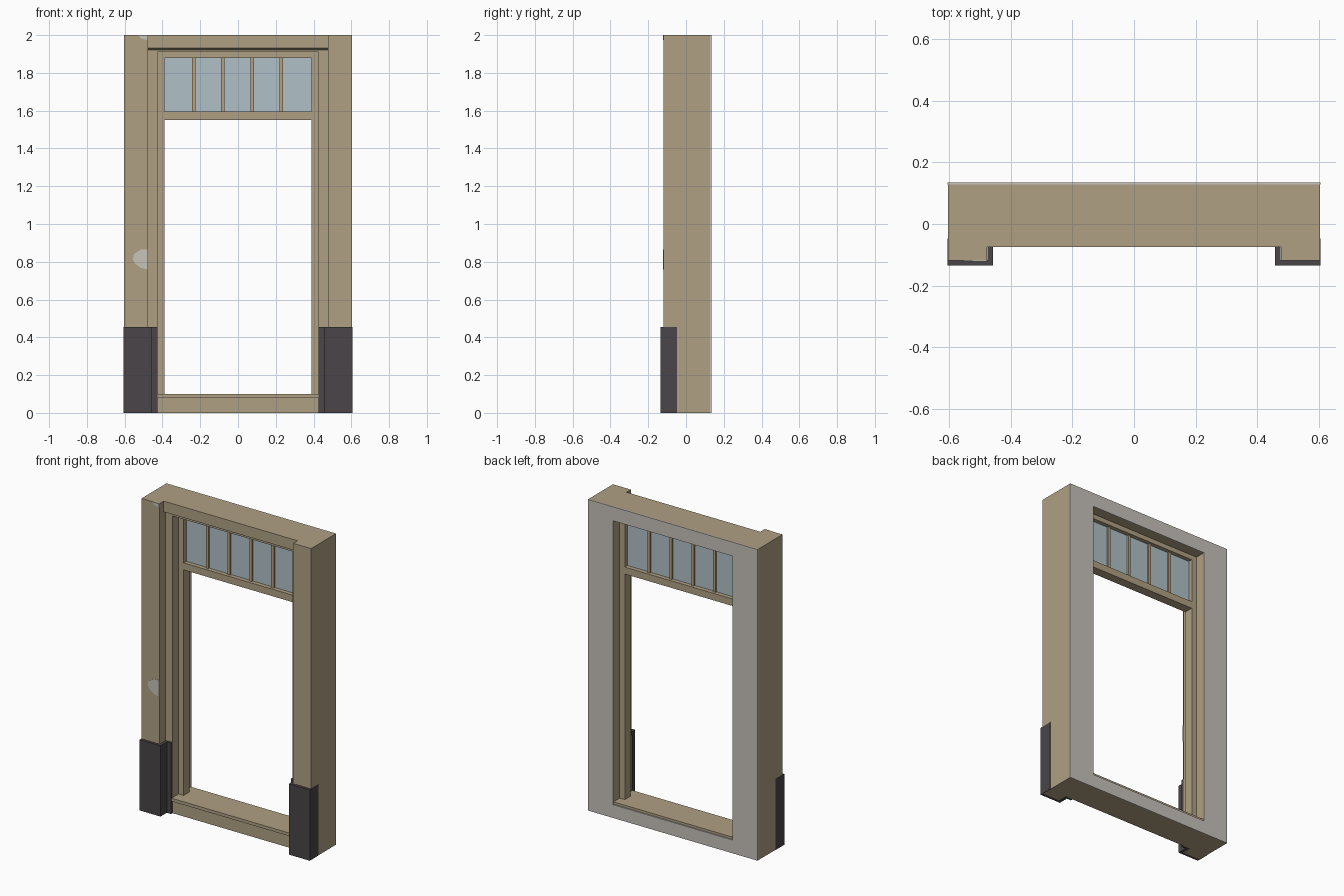
import bpy, bmesh

if "Cube" in bpy.data.objects:
    bpy.data.objects.remove(bpy.data.objects["Cube"])


def material(name, rgb):
    m = bpy.data.materials.new(name)
    m.diffuse_color = (*rgb, 1)
    m.use_nodes = True
    m.node_tree.nodes["Principled BSDF"].inputs["Base Color"].default_value = m.diffuse_color
    return m


STONE = material("beige stone", (0.429, 0.352, 0.227))
DARK = material("dark plinth", (0.069, 0.060, 0.065))
PLASTER = material("light grey plaster", (0.57, 0.54, 0.50))
GLASS = material("pale blue glass", (0.434, 0.533, 0.578))
WOOD = material("tan wood", (0.50, 0.352, 0.20))


def prism(name, pts, lo, hi, axis, mat):
    """Extrude a 2D outline from lo to hi along axis (other two axes in xyz order)."""
    def place(p, h):
        c = list(p)
        c.insert("xyz".index(axis), h)
        return c
    bm = bmesh.new()
    a = [bm.verts.new(place(p, lo)) for p in pts]
    b = [bm.verts.new(place(p, hi)) for p in pts]
    bm.faces.new(a)
    bm.faces.new(b[::-1])
    n = len(pts)
    for i in range(n):
        bm.faces.new((a[i], b[i], b[(i + 1) % n], a[(i + 1) % n]))
    bmesh.ops.recalc_face_normals(bm, faces=bm.faces)
    me = bpy.data.meshes.new(name)
    bm.to_mesh(me)
    bm.free()
    me.materials.append(mat)
    ob = bpy.data.objects.new(name, me)
    bpy.context.collection.objects.link(ob)
    return ob


def box(name, x, y, z, mat):
    x0, x1 = sorted(x)
    pts = [(x0, y[0]), (x1, y[0]), (x1, y[1]), (x0, y[1])]
    return prism(name, pts, z[0], z[1], "z", mat)


W, OPEN, PIL, IN = 0.603, 0.426, 0.476, 0.39   # half widths
FRONT, JAMB, BACK = -0.119, -0.056, 0.128      # depths

for s, side in ((-1, "left"), (1, "right")):
    # stepped jamb with projecting pilaster
    prof = [(W, FRONT), (W, BACK), (OPEN, BACK), (OPEN, JAMB), (PIL, JAMB), (PIL, FRONT)]
    prism(side + "_jamb", [(s * x, y) for x, y in prof], 0, 2, "z", STONE)
    # dark plinth cladding wrapped around the pilaster foot
    prof = [(0.605, -0.135), (0.605, -0.047), (W - 0.002, -0.047), (W - 0.002, FRONT + 0.002),
            (PIL - 0.002, FRONT + 0.002), (PIL - 0.002, JAMB + 0.002),
            (OPEN, JAMB + 0.002), (OPEN, -0.071), (0.457, -0.071), (0.457, -0.135)]
    prism(side + "_plinth", [(s * x, y) for x, y in prof], 0, 0.455, "z", DARK)
    # window frame post
    box(side + "_frame_post", (s * IN, s * OPEN), (0.005, 0.065), (0.1, 1.91), STONE)
    # interior plaster beside the opening
    box(side + "_plaster", (s * OPEN, s * 0.604), (BACK, 0.135), (0, 2), PLASTER)

# wall above and below the opening
box("head_wall", (-OPEN, OPEN), (JAMB, BACK), (1.91, 2), STONE)
box("base_wall", (-OPEN, OPEN), (JAMB, BACK), (0, 0.08), STONE)
box("top_plaster", (-OPEN, OPEN), (BACK, 0.135), (1.91, 2), PLASTER)
box("bottom_plaster", (-OPEN, OPEN), (BACK, 0.135), (0, 0.085), PLASTER)

# lintel between the pilasters, with a sloped underside
prism("lintel", [(-0.075, 2), (-0.075, 1.931), (JAMB, 1.922), (JAMB, 2)], -PIL, PIL, "x", STONE)
# sill slab
box("sill", (-OPEN, OPEN), (-0.066, BACK), (0.08, 0.1), STONE)

# window frame rails and transom light
box("frame_top_rail", (-IN, IN), (0.005, 0.065), (1.88, 1.91), STONE)
box("transom_bar", (-IN, IN), (0.005, 0.065), (1.55, 1.595), STONE)
box("transom_glass", (-IN, IN), (0.032, 0.038), (1.595, 1.88), GLASS)
for i in range(4):
    x = -0.235 + i * 0.155
    box("glazing_bar", (x - 0.009, x + 0.009), (0.022, 0.048), (1.595, 1.88), WOOD)

# chipped patches showing plaster
chip = [(-PIL, 0.865), (-0.515, 0.864), (-0.55, 0.842), (-0.558, 0.815),
        (-0.545, 0.79), (-0.515, 0.768), (-PIL, 0.758)]
prism("large_chip", chip, FRONT - 0.002, FRONT, "y", PLASTER)
chip = [(-PIL, 2), (-0.525, 2), (-0.515, 1.982), (-PIL, 1.973)]
prism("top_chip", chip, FRONT - 0.002, FRONT, "y", PLASTER)
